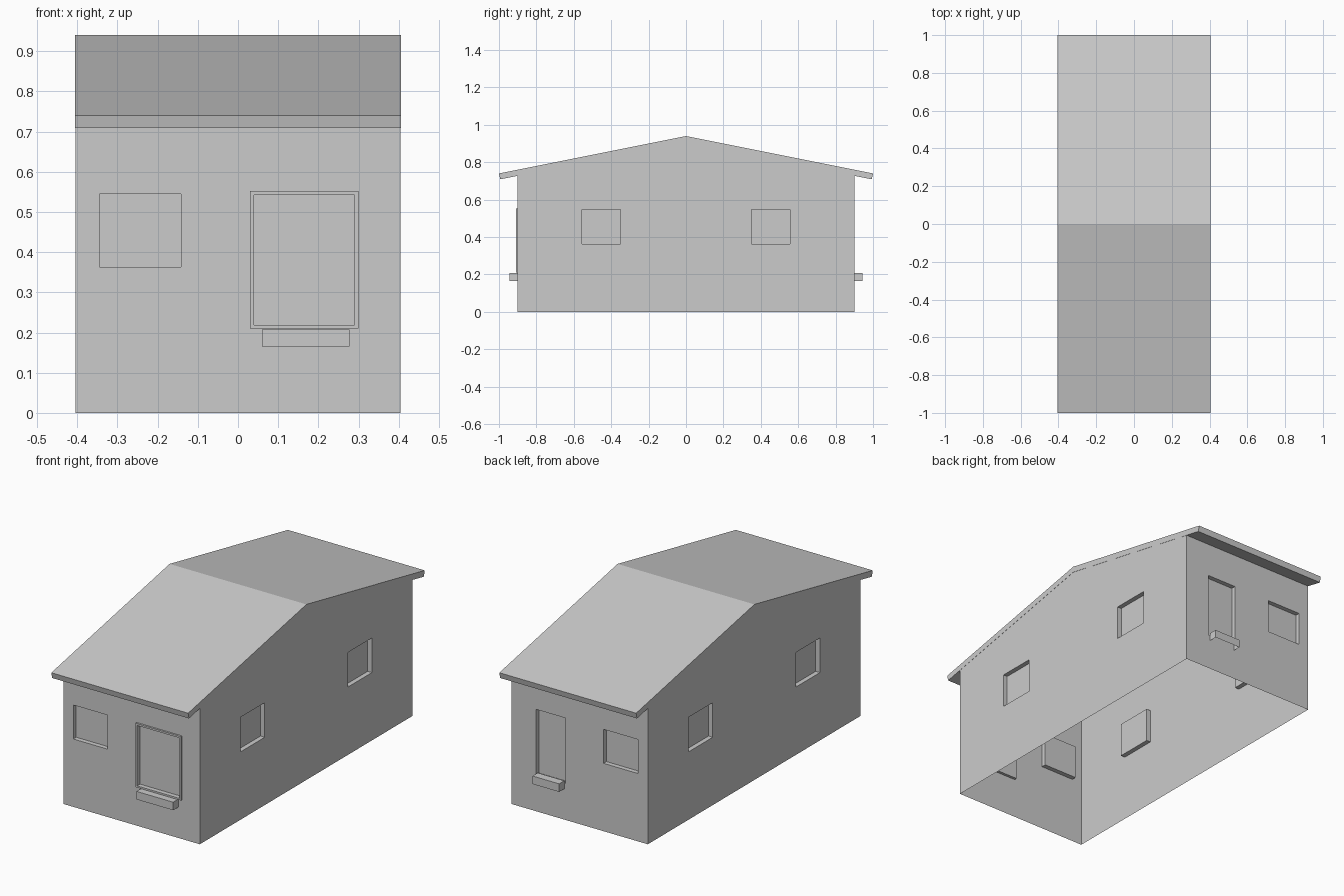
import bpy, bmesh

if "Cube" in bpy.data.objects:
    bpy.data.objects.remove(bpy.data.objects["Cube"])

HX, HY = 0.404, 0.90      # wall half sizes
DEPTH = 0.025             # recess depth of windows and doors


def make_object(name, bm):
    bmesh.ops.recalc_face_normals(bm, faces=bm.faces)
    mesh = bpy.data.meshes.new(name)
    bm.to_mesh(mesh)
    bm.free()
    ob = bpy.data.objects.new(name, mesh)
    bpy.context.collection.objects.link(ob)
    return ob


def prism(name, profile, hx):
    """Extrude a (y, z) profile along x, centred."""
    bm = bmesh.new()
    face = bm.faces.new([bm.verts.new((-hx, y, z)) for y, z in profile])
    new = bmesh.ops.extrude_face_region(bm, geom=[face])["geom"]
    verts = [v for v in new if isinstance(v, bmesh.types.BMVert)]
    bmesh.ops.translate(bm, verts=verts, vec=(2 * hx, 0, 0))
    return make_object(name, bm)


def add_box(bm, lo, hi):
    verts = bmesh.ops.create_cube(bm, size=1)["verts"]
    for v in verts:
        v.co = [(a + b) / 2 + c * (b - a) for a, b, c in zip(lo, hi, v.co)]


def box(name, lo, hi):
    bm = bmesh.new()
    add_box(bm, lo, hi)
    return make_object(name, bm)


def delete_faces(ob, test):
    bm = bmesh.new()
    bm.from_mesh(ob.data)
    doomed = [f for f in bm.faces if test(f)]
    bmesh.ops.delete(bm, geom=doomed, context='FACES')
    bm.to_mesh(ob.data)
    bm.free()


# Roof slab with a low ridge
prism("roof", [(-1, 0.74), (0, 0.94), (1, 0.74),
               (0.993, 0.709), (0, 0.908), (-0.993, 0.709)], 0.405)

# Wall shell
walls = prism("walls", [(-HY, 0), (HY, 0), (HY, 0.745), (0, 0.925), (-HY, 0.745)], HX)

# Window and door recesses
bm = bmesh.new()
for s in (-1, 1):
    xs = sorted((s * (HX - DEPTH), s * (HX + 0.1)))
    for y in (-0.453, 0.453):
        add_box(bm, (xs[0], y - 0.102, 0.363), (xs[1], y + 0.102, 0.548))
    ys = sorted((s * (HY - DEPTH), s * (HY + 0.1)))
    add_box(bm, (-0.345, ys[0], 0.363), (-0.142, ys[1], 0.545))
add_box(bm, (0.04, -HY - 0.1, 0.219), (0.29, -HY + 0.015, 0.542))   # front opening
add_box(bm, (0.082, HY - DEPTH, 0.195), (0.258, HY + 0.1, 0.545))    # back door
cutter = make_object("recess_cutter", bm)
cutter.hide_render = True

mod = walls.modifiers.new("recesses", 'BOOLEAN')
mod.object = cutter
mod.operation = 'DIFFERENCE'
mod.solver = 'EXACT'
bpy.context.view_layer.objects.active = walls
bpy.ops.object.modifier_apply(modifier=mod.name)
bpy.data.objects.remove(cutter)

# The shell is open underneath and under the roof
delete_faces(walls, lambda f: all(v.co.z < 0.001 for v in f.verts)
             or f.calc_center_median().z > 0.75 and abs(f.normal.x) < 0.5)

# Front opening frame
bm = bmesh.new()
y0, y1 = -0.91, -HY
add_box(bm, (0.03, y0, 0.21), (0.04, y1, 0.552))
add_box(bm, (0.29, y0, 0.21), (0.30, y1, 0.552))
add_box(bm, (0.04, y0, 0.21), (0.29, y1, 0.219))
add_box(bm, (0.04, y0, 0.542), (0.29, y1, 0.552))
make_object("front_frame", bm)

# Steps, open underneath
steps = [box("front_step", (0.06, -0.944, 0.165), (0.277, -HY, 0.208)),
         box("back_step", (0.09, HY, 0.165), (0.248, 0.944, 0.208))]
for step in steps:
    delete_faces(step, lambda f: f.normal.z < -0.5)
